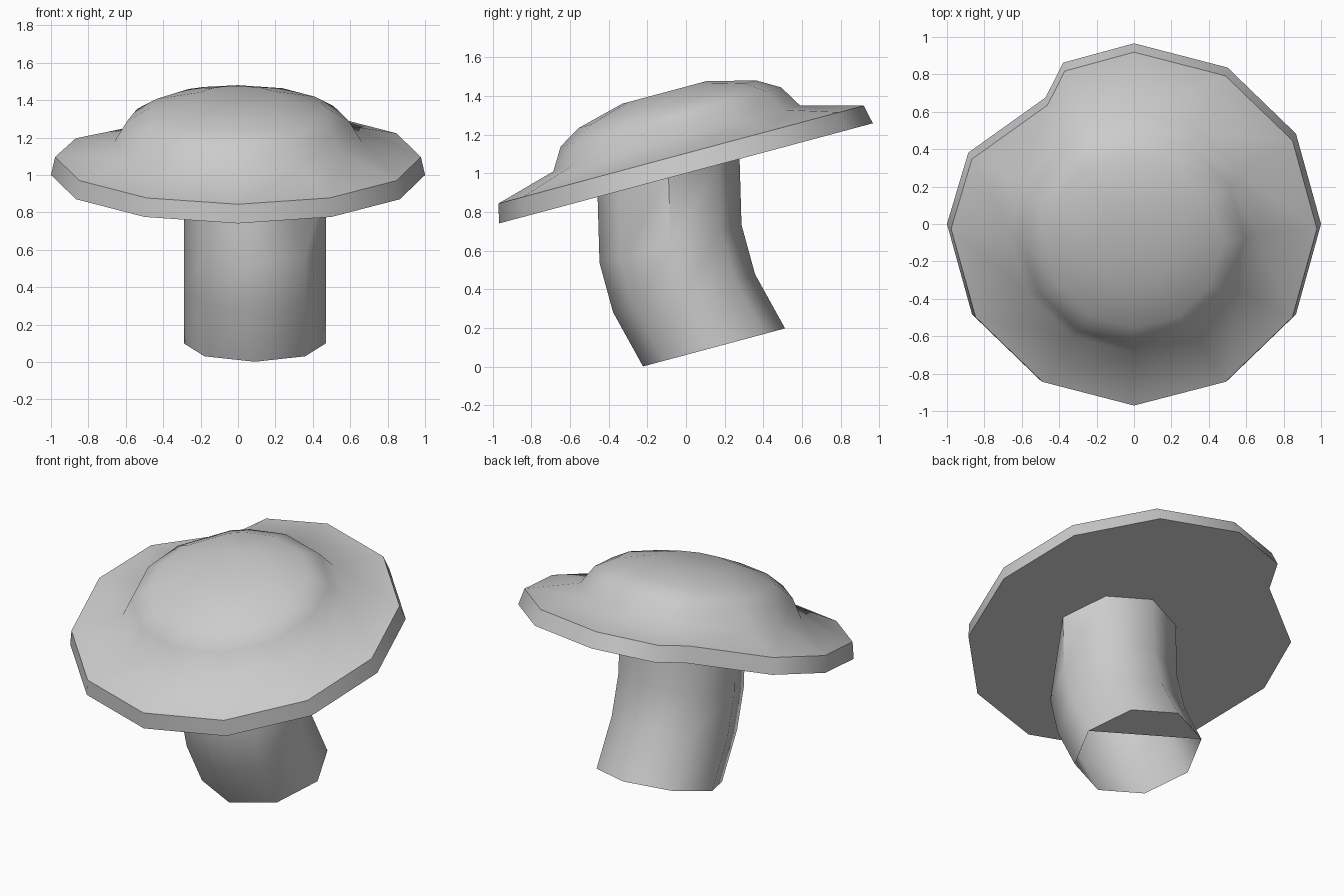
import bpy, bmesh
from math import sin, cos, radians
from mathutils import Matrix, Vector

old = bpy.data.objects.get("Cube")
if old:
    bpy.data.objects.remove(old, do_unlink=True)

TILT = Matrix.Rotation(radians(15), 3, 'X')
GREY = (0.6, 0.6, 0.6, 1)

mat = bpy.data.materials.new("plain_grey")
mat.use_nodes = True
mat.diffuse_color = GREY
mat.node_tree.nodes["Principled BSDF"].inputs["Base Color"].default_value = GREY


def loft(name, rings, bottom, close_top):
    """Skin a stack of rings; bottom lists the ring columns closed by the base face."""
    bm = bmesh.new()
    rows = [[bm.verts.new(p) for p in ring] for ring in rings]
    n = len(rows[0])
    for low, high in zip(rows, rows[1:]):
        for i in range(n):
            j = (i + 1) % n
            bm.faces.new((low[i], low[j], high[j], high[i]))
    bm.faces.new([rows[0][i] for i in reversed(bottom)])
    if close_top:
        bm.faces.new(rows[-1])
    mesh = bpy.data.meshes.new(name)
    bm.to_mesh(mesh)
    bm.free()
    mesh.materials.append(mat)
    obj = bpy.data.objects.new(name, mesh)
    bpy.context.collection.objects.link(obj)
    bpy.ops.object.select_all(action='DESELECT')
    obj.select_set(True)
    bpy.context.view_layer.objects.active = obj
    bpy.ops.object.shade_smooth_by_angle(angle=radians(50))
    return obj


# Cap: twelve-sided rim with one corner bitten out at the back
rim = [(30 * i, 1.0) for i in range(12) if i not in (4, 5)]
rim[4:4] = [(113, 0.97), (124, 0.845), (156, 0.97)]
cap_rings = []
for radius, height in [(1, 0), (0.978, 0.1), (0.66, 0.187), (0.59, 0.302),
                       (0.475, 0.37), (0.225, 0.433)]:
    ring = []
    for angle, edge in rim:
        a = radians(angle)
        r = radius * edge if height < 0.15 else radius
        ring.append(TILT @ Vector((r * cos(a), r * sin(a), height)) + Vector((0, 0, 1)))
    cap_rings.append(ring)
loft("cap", cap_rings, range(len(rim)), True)

# Stem: bent octagonal tube, its base only half closed
stem_rings = []
for cy, cz in [(0.145, 0.1), (-0.01, 0.38), (-0.08, 0.635), (-0.09, 0.976)]:
    centre = Vector((0.09, cy, cz))
    stem_rings.append([TILT @ Vector((0.38 * cos(radians(45 * i)),
                                      0.38 * sin(radians(45 * i)), 0)) + centre
                       for i in range(8)])
# the front left corner is pinched in under the cap
stem_rings[-1][7].x -= 0.1
loft("stem", stem_rings, range(4), False)
